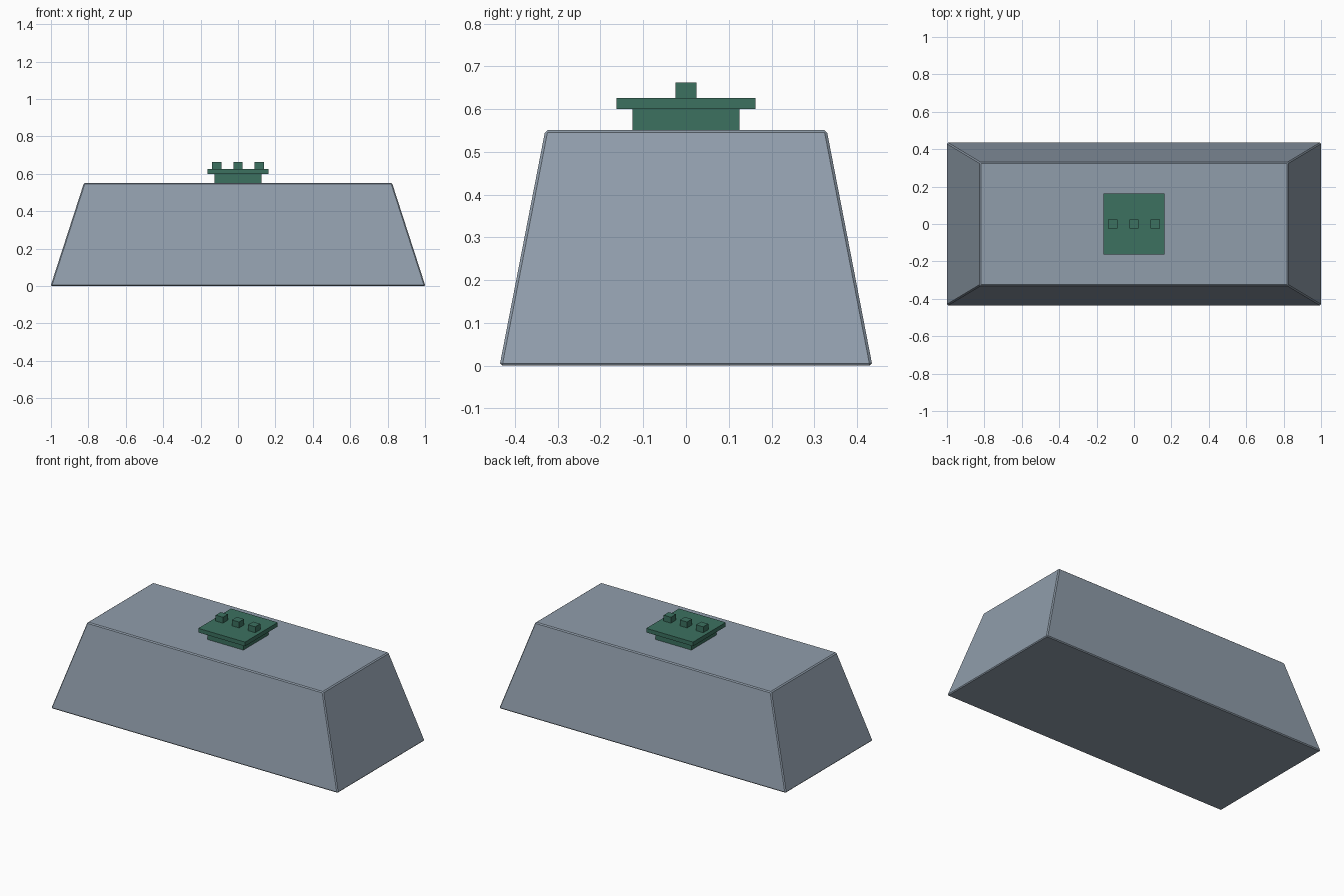
import bpy
import bmesh

if "Cube" in bpy.data.objects:
    bpy.data.objects.remove(bpy.data.objects["Cube"], do_unlink=True)


def make_material(name, rgb):
    mat = bpy.data.materials.new(name)
    mat.use_nodes = True
    color = (*rgb, 1.0)
    mat.diffuse_color = color
    mat.node_tree.nodes["Principled BSDF"].inputs["Base Color"].default_value = color
    return mat


def block(name, mat, center, half, z0, z1, taper=(1, 1), bevel=0):
    """Box from z0 to z1 whose top is scaled by taper."""
    bm = bmesh.new()
    bmesh.ops.create_cube(bm, size=2)
    for v in bm.verts:
        top = v.co.z > 0
        v.co.x *= half[0] * (taper[0] if top else 1)
        v.co.y *= half[1] * (taper[1] if top else 1)
        v.co.z = z1 - z0 if top else 0
    mesh = bpy.data.meshes.new(name)
    bm.to_mesh(mesh)
    bm.free()
    mesh.materials.append(mat)
    obj = bpy.data.objects.new(name, mesh)
    obj.location = (center[0], center[1], z0)
    bpy.context.collection.objects.link(obj)
    if bevel:
        mod = obj.modifiers.new("edge_bevel", "BEVEL")
        mod.width = bevel
        mod.segments = 1
    return obj


steel = make_material("blue_grey_metal", (0.28, 0.34, 0.41))
green = make_material("dark_green", (0.045, 0.165, 0.117))

# Tapered bar with a fine edge bevel
block("ingot_body", steel, (0, 0), (1.002, 0.436), 0, 0.551,
      taper=(0.822, 0.755), bevel=0.006)

# Mount and its overhanging plate
block("mount_base", green, (0, 0), (0.125, 0.125), 0.545, 0.602)
block("mount_plate", green, (0, 0), (0.163, 0.163), 0.60, 0.626)

# Row of studs
for label, x in (("right", -0.113), ("middle", 0), ("left", 0.113)):
    block(label + "_stud", green, (x, 0), (0.025, 0.025), 0.624, 0.663)
